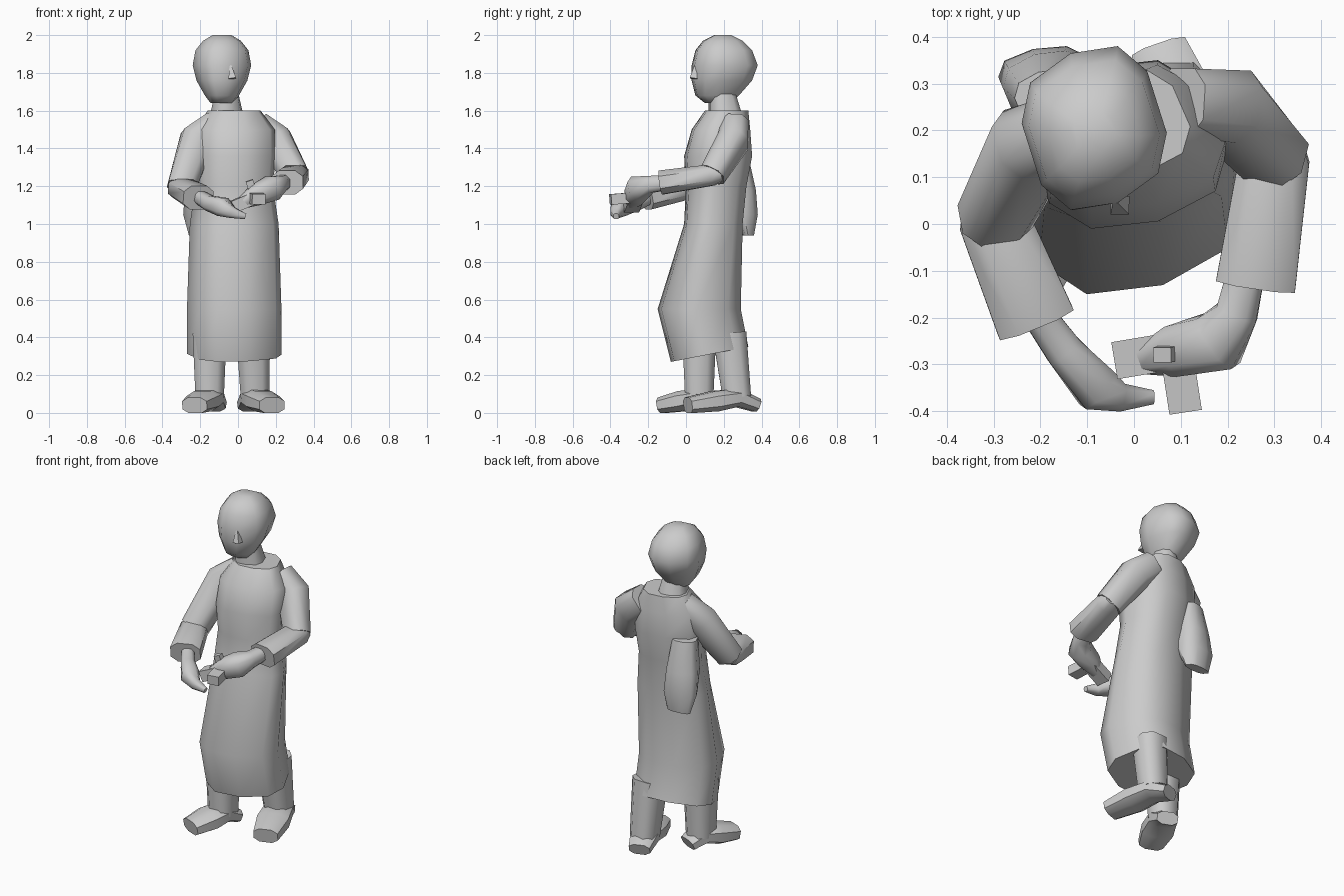
import bpy
import bmesh
import math
from mathutils import Vector

cube = bpy.data.objects.get("Cube")
if cube:
    bpy.data.objects.remove(cube)

GREY = (.6, .6, .6, 1)
grey = bpy.data.materials.new("plain_grey")
grey.use_nodes = True
grey.diffuse_color = GREY
grey.node_tree.nodes["Principled BSDF"].inputs["Base Color"].default_value = GREY


def skin(name, rings):
    """Bridge closed rings of points into a capped, smooth-shaded part."""
    bm = bmesh.new()
    loops = [[bm.verts.new(point) for point in ring] for ring in rings]
    sides = len(loops[0])
    for low, high in zip(loops, loops[1:]):
        for i in range(sides):
            j = (i + 1) % sides
            bm.faces.new((low[i], low[j], high[j], high[i]))
    bm.faces.new(loops[0])
    bm.faces.new(loops[-1])
    bmesh.ops.recalc_face_normals(bm, faces=bm.faces)
    mesh = bpy.data.meshes.new(name)
    bm.to_mesh(mesh)
    bm.free()
    mesh.materials.append(grey)
    part = bpy.data.objects.new(name, mesh)
    bpy.context.collection.objects.link(part)
    bpy.ops.object.select_all(action="DESELECT")
    part.select_set(True)
    bpy.context.view_layer.objects.active = part
    bpy.ops.object.shade_smooth_by_angle(angle=math.radians(50))


def outline(sides, yaw=0):
    """Rounded-square outline turned by yaw and scaled to a unit box."""
    turn = math.radians(yaw)
    points = []
    for i in range(sides):
        angle = math.tau * (i + .5) / sides
        x, y = [math.copysign(abs(v) ** .75, v)
                for v in (math.cos(angle), math.sin(angle))]
        points.append((x * math.cos(turn) - y * math.sin(turn),
                       x * math.sin(turn) + y * math.cos(turn)))
    wide = max(abs(x) for x, y in points)
    deep = max(abs(y) for x, y in points)
    return [(x / wide / 2, y / deep / 2) for x, y in points]


def stack(name, centre, levels, hem=0):
    """Stack outlines given as height, width, front, back; hem tilts the lowest."""
    shape = outline(sides=10, yaw=20)
    rings = []
    for height, width, front, back in levels:
        tilt = 0 if rings else hem
        rings.append([(centre + u * width,
                       (front + back) / 2 + v * (back - front),
                       height + v * tilt) for u, v in shape])
    skin(name, rings)


def limb(name, stations, flat=1, sides=8):
    """Sweep an outline along stations of position and width."""
    points = [Vector(position) for position, width in stations]
    reach = points[-1] - points[0]
    steep = abs(reach.z) > max(abs(reach.x), abs(reach.y))
    up = Vector((0, 1, 0)) if steep else Vector((0, 0, 1))
    rings = []
    for i, (point, (position, width)) in enumerate(zip(points, stations)):
        ahead = points[min(i + 1, len(points) - 1)] - point
        behind = point - points[max(i - 1, 0)]
        along = (ahead.normalized() + behind.normalized()).normalized()
        side = along.cross(up).normalized()
        top = side.cross(along)
        rings.append([point + (side * u + top * v * flat) * width
                      for u, v in outline(sides)])
    skin(name, rings)


def sleeve(side, shoulder, bend, elbow, cuff):
    """Upper and lower sleeve meeting at the elbow."""
    shoulder, bend, elbow, cuff = map(Vector, (shoulder, bend, elbow, cuff))
    limb(side + "_upper_sleeve",
         [(shoulder, .16), (bend, .18), (elbow, .15)], flat=.9)
    tip = elbow + (elbow - cuff) * .2
    limb(side + "_fore_sleeve", [(tip, .1), (elbow, .15), (cuff, .17)], flat=.75)


def leg(side, hip, ankle, toe):
    """Leg running down into a shoe that points from heel to toe."""
    hip, ankle, toe = map(Vector, (hip, ankle, toe))
    limb(side + "_leg", [(hip, .18), (ankle, .15)])
    heel = ankle - (toe - ankle) * .4
    heel.z = toe.z
    instep = ankle.lerp(toe, .45)
    limb(side + "_shoe",
         [(heel, .12), (ankle, .16), (instep, .18), (toe, .14)], flat=.6)


# Torso and long skirt in one stack
stack("tunic_and_skirt", -.02, [
    (.31, .5, -.08, .33),
    (.55, .5, -.15, .29),
    (1, .47, -.01, .3),
    (1.2, .41, 0, .32),
    (1.36, .44, -.01, .35),
    (1.5, .43, .03, .34),
    (1.6, .28, .1, .33)], hem=.08)

# Gathered cloth at the back of the waist
stack("back_gather", -.18, [
    (.94, .16, .3, .36),
    (1.05, .22, .24, .38),
    (1.18, .2, .2, .37),
    (1.36, .15, .2, .33)])

# Neck, head and nose
stack("neck", -.06, [(1.57, .18, .12, .3), (1.7, .12, .12, .26)])
stack("head", -.085, [
    (1.64, .12, .1, .24),
    (1.68, .18, .05, .28),
    (1.76, .27, .03, .35),
    (1.84, .31, .03, .38),
    (1.92, .28, .05, .35),
    (1.97, .2, .09, .3),
    (2, .1, .15, .24)])
limb("nose", [((-.04, .05, 1.84), .01), ((-.03, .04, 1.77), .04)], sides=4)

# Sleeves and hands
sleeve("left", (.1, .26, 1.52), (.2, .25, 1.44), (.3, .14, 1.26), (.26, -.13, 1.22))
sleeve("right", (-.12, .21, 1.52), (-.22, .17, 1.44), (-.3, .01, 1.19), (-.21, -.21, 1.14))
limb("left_hand", [
    ((.24, -.1, 1.22), .08),
    ((.22, -.19, 1.21), .09),
    ((.18, -.25, 1.19), .13),
    ((.09, -.27, 1.15), .11),
    ((.02, -.29, 1.11), .06)])
limb("right_hand", [
    ((-.2, -.2, 1.14), .07),
    ((-.15, -.27, 1.11), .08),
    ((-.08, -.35, 1.09), .1),
    ((-.03, -.37, 1.06), .06),
    ((.04, -.37, 1.04), .03)])

# Small crossed tool held in the left hand
grip = Vector((.09, -.27, 1.14))
for part, end, width in (("body", (-.03, -.29, 1.09), .08),
                         ("handle", (.11, -.4, 1.13), .07),
                         ("post", (.06, -.28, 1.23), .04)):
    limb("tool_" + part, [(grip, width), (end, width)], flat=.8, sides=4)

# Legs and shoes
leg("left", (.08, .23, .42), (.09, .27, .08), (.18, .01, .04))
leg("right", (-.15, .07, .42), (-.15, .07, .08), (-.23, -.13, .04))
